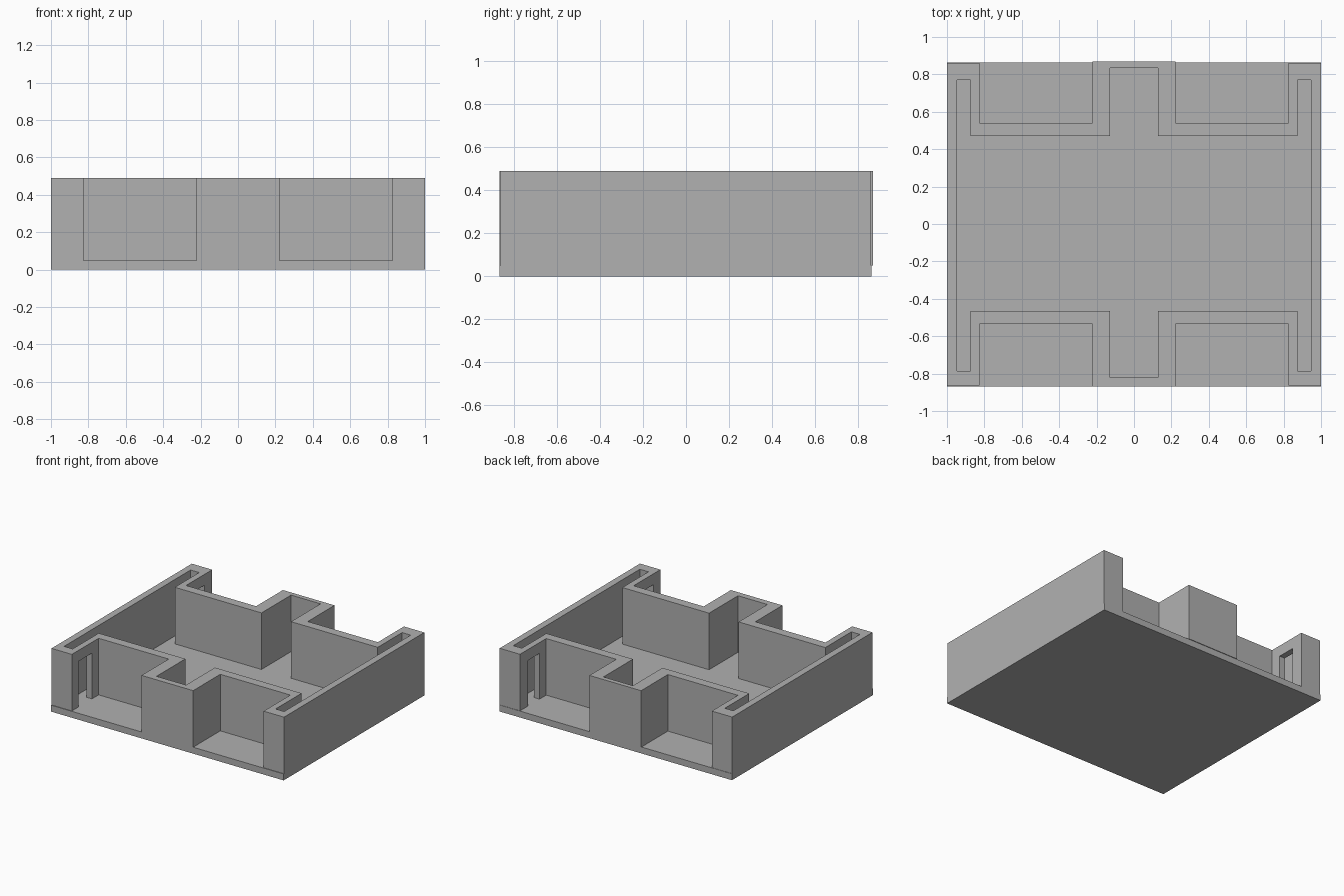
import bpy
import bmesh

cube = bpy.data.objects.get("Cube")
if cube:
    bpy.data.objects.remove(cube, do_unlink=True)

FLOOR_TOP, WALL_TOP, DOOR_TOP = 0.05, 0.49, 0.405

grey = bpy.data.materials.new("plain grey")
grey.use_nodes = True
colour = (0.44, 0.44, 0.44, 1)
grey.diffuse_color = colour
grey.node_tree.nodes["Principled BSDF"].inputs["Base Color"].default_value = colour


def make_object(name, bm):
    bmesh.ops.recalc_face_normals(bm, faces=bm.faces[:])
    mesh = bpy.data.meshes.new(name)
    bm.to_mesh(mesh)
    bm.free()
    mesh.materials.append(grey)
    obj = bpy.data.objects.new(name, mesh)
    bpy.context.collection.objects.link(obj)
    return obj


def box(name, low, high):
    bm = bmesh.new()
    for v in bmesh.ops.create_cube(bm, size=1)["verts"]:
        for i in range(3):
            v.co[i] = high[i] if v.co[i] > 0 else low[i]
    return make_object(name, bm)


def outline(xs, front, back):
    """Closed plan with a notch either side of a central bay, front and back.
    xs: end, notch outer, notch inner; front/back: y of corner, notch, bay."""
    a, b, c = xs

    def half(ys):
        end, notch, bay = ys
        return [(a, end), (b, end), (b, notch), (c, notch), (c, bay)]

    def side(ys):
        right = half(ys)
        return right + [(-x, y) for x, y in reversed(right)]

    return side(front) + side(back)[::-1]


# Floor slab
box("floor", (-1, -0.868, 0), (1, 0.864, FLOOR_TOP))

# Continuous folded wall: band between an outer and an inner plan, raised
outer = outline((1, 0.825, 0.222), (-0.863, -0.535, -0.868), (0.861, 0.54, 0.869))
inner = outline((0.947, 0.873, 0.127), (-0.785, -0.465, -0.82), (0.77, 0.47, 0.833))
bm = bmesh.new()
rings = [[bm.verts.new((x, y, FLOOR_TOP)) for x, y in plan] for plan in (outer, inner)]
n = len(outer)
for i in range(n):
    j = (i + 1) % n
    bm.faces.new((rings[0][i], rings[0][j], rings[1][j], rings[1][i]))
raised = bmesh.ops.extrude_face_region(bm, geom=bm.faces[:])["geom"]
for v in raised:
    if isinstance(v, bmesh.types.BMVert):
        v.co.z = WALL_TOP
walls = make_object("walls", bm)

# Doorways from each notch into the narrow corner pockets
cutters = []
for sx in (-1, 1):
    for y0, y1 in ((-0.78, -0.617), (0.622, 0.765)):
        x0, x1 = sorted((sx * 0.8, sx * 0.9))
        cutter = box("doorway_cutter", (x0, y0, 0.02), (x1, y1, DOOR_TOP))
        cutter.hide_render = True
        mod = walls.modifiers.new("doorway", 'BOOLEAN')
        mod.operation = 'DIFFERENCE'
        mod.solver = 'EXACT'
        mod.object = cutter
        cutters.append(cutter)

# Bake the doorways into the wall and discard the cutters
bpy.context.view_layer.update()
graph = bpy.context.evaluated_depsgraph_get()
cut_mesh = bpy.data.meshes.new_from_object(walls.evaluated_get(graph))
walls.modifiers.clear()
walls.data = cut_mesh
for cutter in cutters:
    bpy.data.objects.remove(cutter, do_unlink=True)
